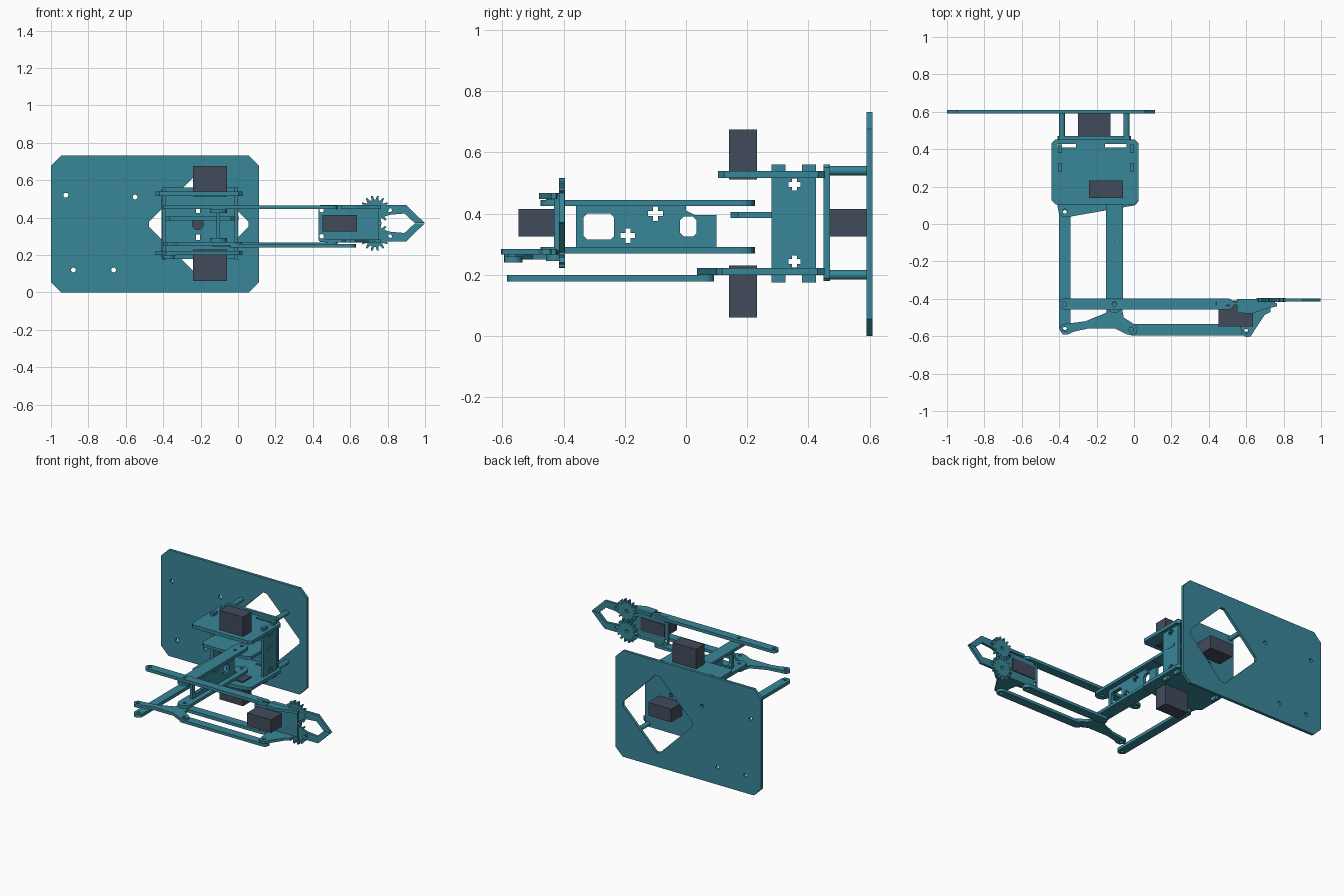
import bpy, bmesh
from math import sin, cos, pi, atan2
from mathutils import Vector


def material(name, rgb):
    m = bpy.data.materials.new(name)
    m.diffuse_color = (*rgb, 1)
    return m


TEAL = material("teal_sheet", (0.04, 0.24, 0.31))
DARK = material("dark_servo", (0.055, 0.07, 0.105))


def rect(a0, a1, b0, b1, c=0):
    if not c:
        return [(a0, b0), (a1, b0), (a1, b1), (a0, b1)]
    return [(a0 + c, b0), (a1 - c, b0), (a1, b0 + c), (a1, b1 - c),
            (a1 - c, b1), (a0 + c, b1), (a0, b1 - c), (a0, b0 + c)]


def circle(a, b, r, n=14):
    return [(a + r * cos(2 * pi * i / n), b + r * sin(2 * pi * i / n)) for i in range(n)]


def cross(a, b, r=0.02, w=0.008):
    return [(a + x, b + y) for x, y in [(-w, -r), (w, -r), (w, -w), (r, -w), (r, w), (w, w),
            (w, r), (-w, r), (-w, w), (-r, w), (-r, -w), (-w, -w)]]


def capsule(p, q, r, n=8):
    t = atan2(q[1] - p[1], q[0] - p[0])
    return [(c[0] + r * cos(t + s + pi * i / n), c[1] + r * sin(t + s + pi * i / n))
            for c, s in ((q, -pi / 2), (p, pi / 2)) for i in range(n + 1)]


MAPS = {"xy": lambda v: Vector((v.x, v.y, v.z)),
        "xz": lambda v: Vector((v.x, -v.z, v.y)),
        "yz": lambda v: Vector((v.z, v.x, v.y))}


def sheet(name, plane, lo, hi, outline, holes=()):
    """Flat sheet cut from an outline with holes, lo..hi along the plane normal."""
    cu = bpy.data.curves.new(name, 'CURVE')
    cu.dimensions, cu.fill_mode = '2D', 'BOTH'
    cu.extrude = (hi - lo) / 2
    for loop in [outline, *holes]:
        s = cu.splines.new('POLY')
        s.points.add(len(loop) - 1)
        for p, c in zip(s.points, loop):
            p.co = (c[0], c[1], 0, 1)
        s.use_cyclic_u = True
    tmp = bpy.data.objects.new(name + "_curve", cu)
    bpy.context.collection.objects.link(tmp)
    dg = bpy.context.evaluated_depsgraph_get()
    me = bpy.data.meshes.new_from_object(tmp.evaluated_get(dg))
    bpy.data.objects.remove(tmp)
    bm = bmesh.new()
    bm.from_mesh(me)
    bmesh.ops.remove_doubles(bm, verts=bm.verts, dist=1e-5)
    mid = (lo + hi) / 2
    off = {"xy": Vector((0, 0, mid)), "xz": Vector((0, mid, 0)), "yz": Vector((mid, 0, 0))}[plane]
    for v in bm.verts:
        v.co = MAPS[plane](v.co) + off
    bmesh.ops.recalc_face_normals(bm, faces=bm.faces)
    for f in bm.faces:
        f.smooth = False
    bm.to_mesh(me)
    bm.free()
    me.materials.clear()
    me.materials.append(TEAL)
    ob = bpy.data.objects.new(name, me)
    bpy.context.collection.objects.link(ob)
    return ob


def servo(name, x, y, z):
    ob = sheet(name, "xy", *z, rect(*x, *y))
    ob.data.materials[0] = DARK


# Wall plate with a diamond window
d, k, cx, cz = 0.265, 0.015, -0.21, 0.365
diamond = [(cx + d, cz - k), (cx + d, cz + k), (cx + k, cz + d), (cx - k, cz + d),
           (cx - d, cz + k), (cx - d, cz - k), (cx - k, cz - d), (cx + k, cz - d)]
sheet("wall_plate", "xz", 0.59, 0.61, rect(-1, 0.112, 0, 0.732, 0.055),
      [diamond] + [circle(a, b, 0.013) for a, b in
                   [(-0.92, 0.52), (-0.55, 0.51), (-0.88, 0.12), (-0.665, 0.12)]])

# Standoffs, turntable plate and base servo
for x in (-0.385, -0.04):
    for z in (0.54, 0.20):
        sheet("standoff", "xz", 0.47, 0.59, circle(x, z, 0.016, 16))
sheet("turntable_plate", "xz", 0.45, 0.47, rect(-0.41, -0.015, 0.18, 0.56, 0.01),
      [rect(-0.225, -0.203, 0.425, 0.455), rect(-0.225, -0.203, 0.28, 0.31),
       circle(-0.215, 0.365, 0.03)])
servo("base_servo", (-0.30, -0.125), (0.47, 0.59), (0.325, 0.415))

# Shoulder housing: upper, lower and middle shelves
slots = [rect(-0.41, -0.31, 0.41, 0.428), rect(-0.155, -0.04, 0.41, 0.428)]
sheet("upper_shelf", "xy", 0.517, 0.54, rect(-0.44, 0.023, 0.105, 0.452, 0.02), slots)
sheet("lower_shelf", "xy", 0.20, 0.222,
      [(-0.42, 0.452), (-0.44, 0.43), (-0.44, 0.13), (-0.41, 0.10), (-0.402, 0.06), (-0.385, 0.04),
       (-0.36, 0.036), (0.005, 0.10), (0.023, 0.12), (0.023, 0.43), (0.005, 0.452)],
      slots + [circle(-0.37, 0.068, 0.012)])
sheet("middle_shelf", "xy", 0.385, 0.405,
      [(-0.41, 0.31), (-0.39, 0.31), (-0.39, 0.17), (-0.365, 0.145), (-0.04, 0.145), (-0.015, 0.17),
       (-0.015, 0.31), (0.002, 0.31), (0.002, 0.39), (-0.41, 0.39)])

# Tabbed side walls of the housing
wall = [(0.28, 0.175), (0.325, 0.175), (0.325, 0.20), (0.38, 0.20), (0.38, 0.175), (0.425, 0.175),
        (0.425, 0.56), (0.38, 0.56), (0.38, 0.54), (0.325, 0.54), (0.325, 0.56), (0.28, 0.56)]
for x in (-0.405, -0.02):
    sheet("housing_side", "yz", x, x + 0.02, wall, [cross(0.355, 0.495), cross(0.355, 0.243)])

# Shoulder servos
servo("upper_servo", (-0.24, -0.06), (0.14, 0.232), (0.512, 0.675))
servo("lower_servo", (-0.24, -0.06), (0.14, 0.232), (0.06, 0.23))

# Upper arm: two rails and the web between them
rail = [circle(-0.105, y, 0.011) for y in (0.19, 0.12, -0.01, -0.09, -0.43)]
for z in (0.425, 0.27):
    sheet("arm_rail", "xy", z, z + 0.02, capsule((-0.105, -0.43), (-0.105, 0.18), 0.045), rail)
sheet("arm_web", "yz", -0.115, -0.095,
      [(-0.36, 0.27), (0.10, 0.27), (0.10, 0.395), (0.03, 0.395), (0.0, 0.41), (0.0, 0.445), (-0.36, 0.445)],
      [rect(-0.335, -0.235, 0.315, 0.40, 0.012), rect(-0.02, 0.035, 0.325, 0.39, 0.012),
       cross(-0.19, 0.328, 0.024), cross(-0.10, 0.40, 0.024)])

# Parallel linkage
sheet("rear_link", "xy", 0.178, 0.20, capsule((-0.37, -0.555), (-0.37, 0.062), 0.03),
      [circle(-0.37, -0.555, 0.012), circle(-0.37, 0.062, 0.012)])
sheet("elbow_triangle", "xy", 0.25, 0.27,
      [(-0.38, -0.592), (-0.355, -0.592), (-0.32, -0.575), (-0.25, -0.56), (-0.10, -0.56), (-0.04, -0.59),
       (-0.01, -0.595), (0.015, -0.58), (0.018, -0.555), (0.0, -0.535), (-0.055, -0.50), (-0.068, -0.43),
       (-0.085, -0.40), (-0.12, -0.40), (-0.14, -0.43), (-0.15, -0.475), (-0.26, -0.52), (-0.35, -0.532),
       (-0.385, -0.535), (-0.40, -0.56)],
      [circle(-0.37, -0.562, 0.012), circle(-0.105, -0.43, 0.012), circle(-0.015, -0.565, 0.012)])
sheet("front_link", "xy", 0.24, 0.26, capsule((-0.015, -0.565), (0.6, -0.565), 0.03),
      [circle(0.6, -0.565, 0.012)])

# Forearm bars
sheet("upper_forearm", "xy", 0.445, 0.466, capsule((-0.372, -0.428), (0.503, -0.428), 0.03),
      [circle(x, -0.428, 0.012) for x in (-0.372, -0.105, 0.503)])
sheet("lower_forearm", "xy", 0.245, 0.266, capsule((-0.105, -0.428), (0.503, -0.428), 0.03),
      [circle(0.503, -0.428, 0.012)])

# Gripper mount, ears and servo
sheet("gripper_mount", "xz", -0.432, -0.416, rect(0.43, 0.755, 0.27, 0.468, 0.01),
      [rect(0.462, 0.628, 0.33, 0.41)] + [circle(0.447, z, 0.012) for z in (0.44, 0.30)])
sheet("lower_ear", "xy", 0.266, 0.284,
      [(0.465, -0.415), (0.465, -0.44), (0.50, -0.46), (0.555, -0.46), (0.575, -0.59), (0.60, -0.605),
       (0.625, -0.60), (0.64, -0.575), (0.70, -0.485), (0.73, -0.47), (0.73, -0.445), (0.765, -0.44),
       (0.765, -0.425), (0.70, -0.415)], [circle(0.60, -0.572, 0.012)])
sheet("upper_ear", "xy", 0.447, 0.467,
      [(0.55, -0.40), (0.55, -0.475), (0.63, -0.48), (0.70, -0.455), (0.765, -0.44), (0.765, -0.425), (0.70, -0.40)])
servo("gripper_servo", (0.453, 0.636), (-0.548, -0.41), (0.325, 0.415))

# Mirrored gear fingers
for side, s in (("upper", 1), ("lower", -1)):
    zc = 0.37 + s * 0.07
    teeth = 15
    gear = [(0.732 + r * cos(a), zc + r * sin(a)) for i in range(teeth)
            for r, t in ((0.056, -0.32), (0.078, -0.14), (0.078, 0.14), (0.056, 0.32))
            for a in [(i + t + (0.25 if s > 0 else -0.25)) * 2 * pi / teeth]]
    sheet(side + "_gear", "xz", -0.416, -0.396, gear, [circle(0.732, zc, 0.012)])
    finger = [(0.77, 0.03), (0.81, 0.045), (0.89, 0.052), (0.945, 0.001), (0.998, 0.001),
              (0.90, 0.097), (0.77, 0.097)]
    sheet(side + "_finger", "xz", -0.415, -0.397, [(x, 0.37 + s * z) for x, z in finger],
          [circle(0.812, 0.37 + s * 0.07, 0.011)])
